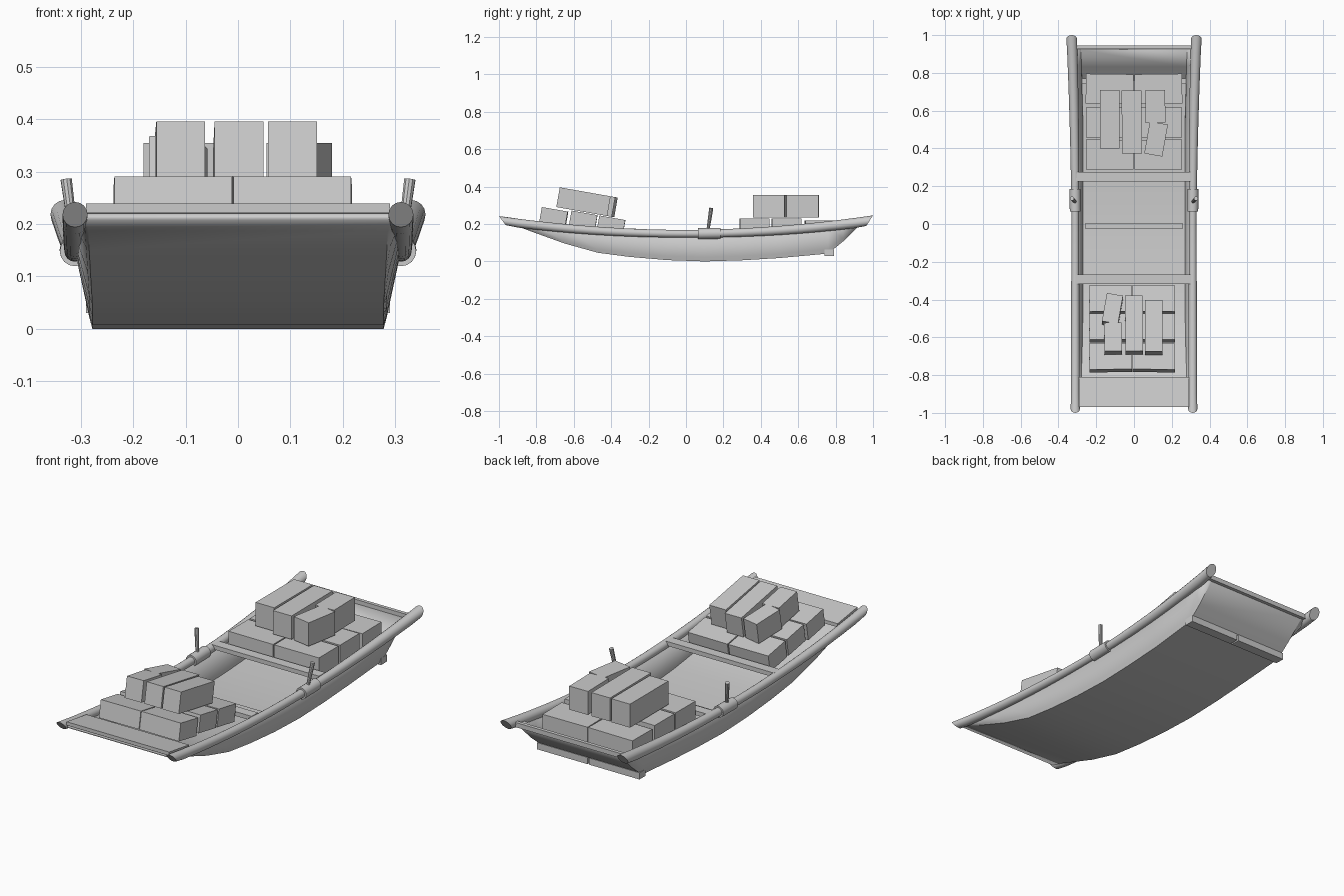
import bpy, bmesh, math
from mathutils import Matrix, Vector

old = bpy.data.objects.get("Cube")
if old:
    bpy.data.objects.remove(old, do_unlink=True)

grey = bpy.data.materials.new("plain_grey")
grey.use_nodes = True
grey.diffuse_color = (0.6, 0.6, 0.6, 1)
grey.node_tree.nodes["Principled BSDF"].inputs["Base Color"].default_value = grey.diffuse_color


def make(name, bm, smooth=False):
    mesh = bpy.data.meshes.new(name)
    bm.to_mesh(mesh)
    bm.free()
    mesh.materials.append(grey)
    ob = bpy.data.objects.new(name, mesh)
    bpy.context.collection.objects.link(ob)
    if smooth:
        bpy.ops.object.select_all(action='DESELECT')
        ob.select_set(True)
        bpy.context.view_layer.objects.active = ob
        bpy.ops.object.shade_smooth_by_angle(angle=math.radians(30))
    return ob


def box(name, center, size, turn=0, place=Matrix()):
    bm = bmesh.new()
    bmesh.ops.create_cube(bm, size=1)
    shape = Matrix.Translation(center) @ Matrix.Rotation(math.radians(turn), 4, 'Z') @ Matrix.Diagonal((*size, 1))
    bm.transform(place @ shape)
    return make(name, bm)


def loft(rings, closed=False):
    bm = bmesh.new()
    rows = [[bm.verts.new(p) for p in ring] for ring in rings]
    n = len(rows[0])
    for a, b in zip(rows, rows[1:]):
        for j in range(n if closed else n - 1):
            k = (j + 1) % n
            bm.faces.new((a[j], a[k], b[k], b[j]))
    if closed:
        bm.faces.new(rows[0])
        bm.faces.new(rows[-1])
        bmesh.ops.recalc_face_normals(bm, faces=bm.faces)
    return bm


# Sheer line shared by the hull and the rails
def sheer(y):
    return 0.311 + 0.019 * max(y, 0) ** 2, 0.148 + 0.07 * y * y


# Hull: cross-sections along the keel, open on top
keel = [(-0.965, 0.207), (-0.9, 0.187), (-0.8, 0.15), (-0.65, 0.096), (-0.47, 0.046),
        (-0.3, 0.024), (-0.1, 0.007), (0.1, 0), (0.3, 0.006), (0.5, 0.018),
        (0.76, 0.042), (0.84, 0.107), (0.93, 0.194)]
rings = []
for y, low in keel:
    wide, top = sheer(y)
    base = 0.278 + 0.02 * max(0, abs(y) - 0.5)
    chine = low + (top - low) * 0.15
    half = [(wide, y, top), (base + 0.006, y, chine), (base, y, low)]
    rings.append(half + [(-x, y, z) for x, y, z in reversed(half)])
hull = make("hull", loft(rings), True)
wall = hull.modifiers.new("wall", 'SOLIDIFY')
wall.thickness = 0.014
wall.offset = -1


# Round side rails with undercut ends
def tube(name, side, ys, radius, cut=0.0):
    rings = []
    for i, y in enumerate(ys):
        x, z = sheer(y)
        r = radius(y)
        end = -1 if i == len(ys) - 1 else (1 if i == 0 else 0)
        ring = []
        for k in range(16):
            a = math.tau * k / 16
            ring.append((side * x + r * math.cos(a), y + end * cut * (1 - math.sin(a)), z + r * math.sin(a)))
        rings.append(ring)
    return make(name, loft(rings, True), True)


for side, label in ((1, "left"), (-1, "right")):
    tube(label + "_rail", side, [i / 10 for i in range(-10, 11)],
         lambda y: 0.02 + 0.004 * abs(y) + 0.004 * max(y, 0), 0.018)
    # Oar sleeve and pin
    tube(label + "_oar_sleeve", side, [0.065, 0.185], lambda y: 0.029)
    foot, tip = Vector((side * 0.31, 0.115, 0.15)), Vector((side * 0.328, 0.135, 0.285))
    bm = bmesh.new()
    bmesh.ops.create_cone(bm, cap_ends=True, segments=10, radius1=0.008, radius2=0.011,
                          depth=(tip - foot).length)
    bm.transform(Matrix.Translation((foot + tip) / 2) @ (tip - foot).to_track_quat('Z', 'Y').to_matrix().to_4x4())
    make(label + "_oar_pin", bm, True)
    # Half of the plank at the foot of the stern
    box(label + "_stern_foot", (side * 0.147, 0.765, 0.047), (0.286, 0.05, 0.034))

# Sloping bow deck
deck = [[(x, y, z) for x, z in ((0.29, t), (-0.29, t), (-0.29, t - 0.018), (0.29, t - 0.018))]
        for y, t in ((-0.97, 0.239), (-0.81, 0.215))]
make("bow_deck", loft(deck, True))

# Cross members
box("stern_beam", (0, 0.935, 0.21), (0.62, 0.018, 0.024))
box("rear_thwart", (-0.005, 0.25, 0.162), (0.61, 0.05, 0.022))
box("front_thwart", (-0.005, -0.293, 0.164), (0.61, 0.05, 0.022))
box("floor_rib", (0, -0.01, 0.022), (0.52, 0.026, 0.024))


# Crate stack: three rows of pairs below, three columns on top
def stack(name, place):
    for row, (y, top) in enumerate(((0.367, 0.23), (0.537, 0.23), (0.715, 0.22))):
        for s in (1, -1):
            box(f"{name}_lower_crate", (s * 0.129, y, top - 0.05), (0.252, 0.158, 0.1),
                s * (0.8 if row == 2 else 0.3), place)
    upper = [(-0.128, 0.555, 0.105, 0.31, 0), (-0.012, 0.54, 0.105, 0.335, 0.5),
             (0.113, 0.622, 0.105, 0.172, 1), (0.117, 0.45, 0.097, 0.172, -10)]
    for x, y, w, d, turn in upper:
        box(f"{name}_upper_crate", (x, y, 0.295), (w, d, 0.12), turn, place)


stack("rear", Matrix())
stack("front", Matrix.Translation((-0.01, -0.545, 0.26)) @ Matrix.Rotation(math.radians(-10), 4, 'X')
      @ Matrix.Rotation(math.pi, 4, 'Z') @ Matrix.Scale(0.89, 4) @ Matrix.Translation((0, -0.54, -0.23)))
